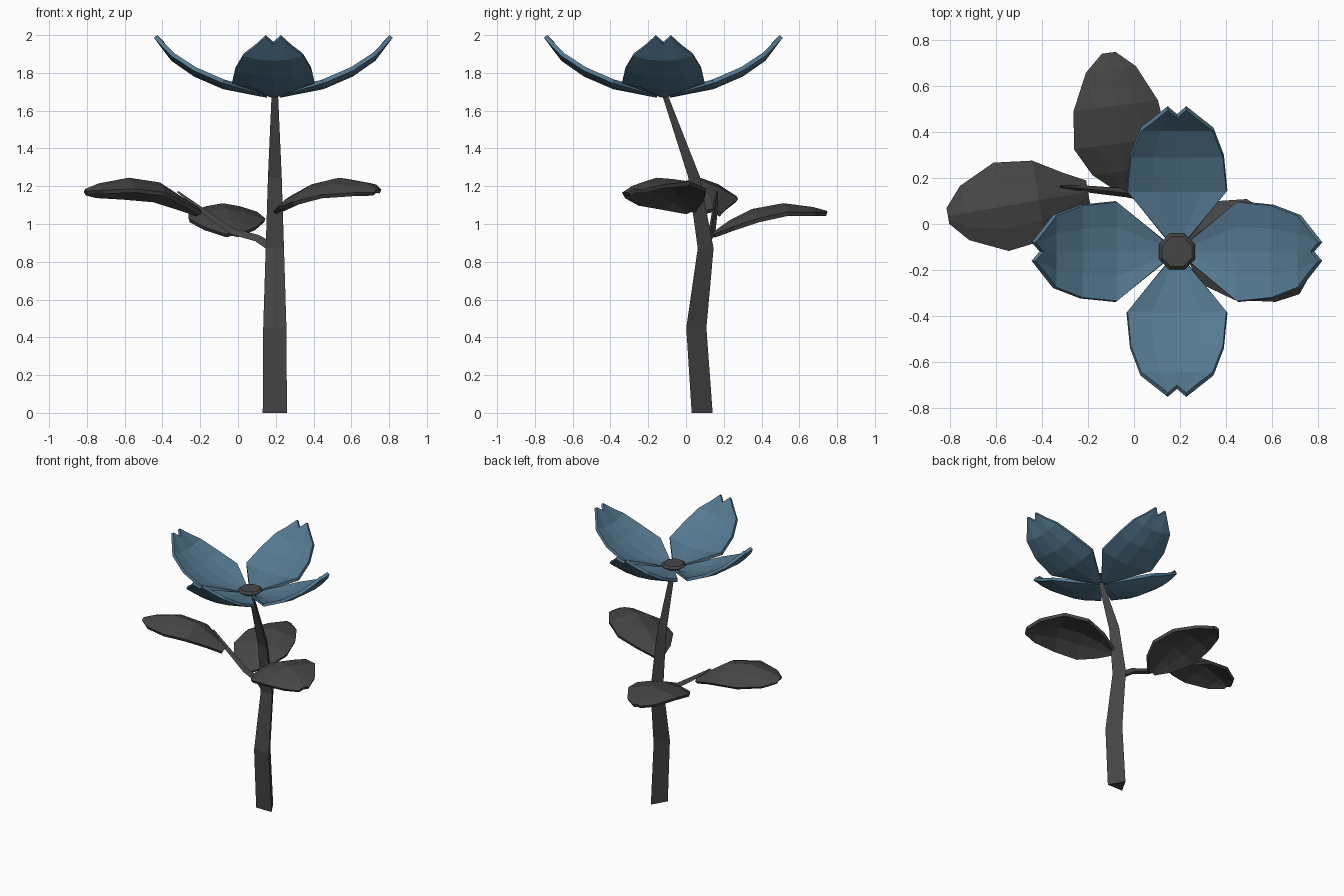
import bpy, math
from mathutils import Vector

if "Cube" in bpy.data.objects:
    bpy.data.objects.remove(bpy.data.objects["Cube"])


def material(name, rgb):
    m = bpy.data.materials.new(name)
    m.diffuse_color = (*rgb, 1)
    m.use_nodes = True
    m.node_tree.nodes["Principled BSDF"].inputs["Base Color"].default_value = m.diffuse_color
    return m


BLUE = material("petal_blue", (0.09, 0.19, 0.28))
DARK = material("dark_grey", (0.06, 0.06, 0.06))


def make(name, verts, faces, mat, thickness=0):
    me = bpy.data.meshes.new(name)
    me.from_pydata(verts, [], faces)
    me.materials.append(mat)
    ob = bpy.data.objects.new(name, me)
    bpy.context.collection.objects.link(ob)
    if thickness:
        s = ob.modifiers.new("thickness", 'SOLIDIFY')
        s.thickness, s.offset = thickness, -1
    return ob


def sheet(name, rows, mat, thickness):
    """Grid of points, each row running from the right edge to the left edge."""
    n = len(rows[0])
    faces = [(i * n + j, (i + 1) * n + j, (i + 1) * n + j + 1, i * n + j + 1)
             for i in range(len(rows) - 1) for j in range(n - 1)]
    return make(name, [p for r in rows for p in r], faces, mat, thickness)


def tube(name, rings, mat):
    """Skin a list of equal-sided rings and cap both ends."""
    n, k = len(rings[0]), len(rings)
    faces = [(i * n + j, i * n + (j + 1) % n, (i + 1) * n + (j + 1) % n, (i + 1) * n + j)
             for i in range(k - 1) for j in range(n)]
    faces += [tuple(reversed(range(n))), tuple(range((k - 1) * n, k * n))]
    return make(name, [p for r in rings for p in r], faces, mat)


# Three-sided stem, flat side to the front: z, centre y, radius
stem = [(0, .067, .074), (.45, .037, .071), (.87, .09, .056), (1.25, .032, .042), (1.70, -.122, .019)]
tube("stem", [[(.195 + r * math.cos(a), y + r * math.sin(a), z)
               for a in (math.radians(90 + 120 * k) for k in range(3))]
              for z, y, r in stem], DARK)

# Leaf stalk on the left
path = [(.18, .09, .87), (.10, .11, .92), (-.03, .135, .955), (-.18, .15, 1.06), (-.32, .165, 1.17)]
rings = []
for i, p in enumerate(path):
    d = (Vector(path[min(i + 1, 4)]) - Vector(path[max(i - 1, 0)])).normalized()
    side = d.cross(Vector((0, 0, 1))).normalized()
    up = side.cross(d)
    r = (.03, .024, .022, .018, .006)[i]
    rings.append([Vector(p) + r * (math.cos(a) * side + math.sin(a) * up)
                  for a in (math.radians(90 - 120 * k) for k in range(3))])
tube("leaf_stalk", rings, DARK)


# Leaves: arched sheets along a spine; droop lowers the right / left edge
def leaf(name, base, tip, spine, droop_right, droop_left, widths):
    b, t = Vector((*base, 0)), Vector((*tip, 0))
    d = t - b
    left = Vector((-d.y, d.x, 0)).normalized()
    rows = []
    for u, z, w in zip((0, .15, .35, .62, .88, 1), spine, widths):
        row = []
        for v in (-1, -.5, 0, .5, 1):
            p = b + d * u + left * v * w
            drop = (droop_left if v > 0 else droop_right) * abs(v) ** 1.5 * w / .2
            p.z = z - drop
            row.append(p)
        rows.append(row)
    sheet(name, rows, DARK, .022)


leaf("left_leaf", (-.20, .14), (-.81, .035), (1.08, 1.14, 1.22, 1.245, 1.215, 1.185),
     .10, .06, (.05, .10, .175, .195, .12, .035))
leaf("back_leaf", (-.03, .14), (-.11, .745), (.955, 1.02, 1.08, 1.11, 1.09, 1.07),
     .05, .05, (.035, .14, .205, .185, .11, .03))
leaf("right_leaf", (.20, .03), (.74, -.27), (1.08, 1.15, 1.21, 1.245, 1.22, 1.185),
     .09, .02, (.03, .13, .21, .20, .12, .04))

# Four cupped petals with notched tips: distance, half width, height, edge lift
prof = [(.03, .025, 1.69, .01), (.26, .215, 1.735, .03), (.41, .20, 1.80, .03), (.525, .155, 1.88, .025)]
centre = Vector((.187, -.12, 0))
for k, name in enumerate(("right_petal", "back_petal", "left_petal", "front_petal")):
    a = math.radians(90 * k)
    d = Vector((math.cos(a), math.sin(a), 0))
    left = Vector((-d.y, d.x, 0))
    up = Vector((0, 0, 1))
    rows = [[centre + d * r + left * v * w + up * (z + lift * v * v)
             for v in (-1, -.5, 0, .5, 1)] for r, w, z, lift in prof]
    rows.append([centre + d * r + left * w + up * z for r, w, z in
                 ((.57, -.095, 1.95), (.615, -.04, 2.0), (.58, 0, 1.965), (.615, .04, 2.0), (.57, .095, 1.95))])
    sheet(name, rows, BLUE, .022)

# Eight-sided flower centre
tube("flower_centre", [[(centre.x + r * math.cos(a), centre.y + r * math.sin(a), z)
                        for a in (math.radians(22.5 + 45 * k) for k in range(8))]
                       for z, r in ((1.68, .04), (1.715, .085), (1.73, .07))], DARK)
